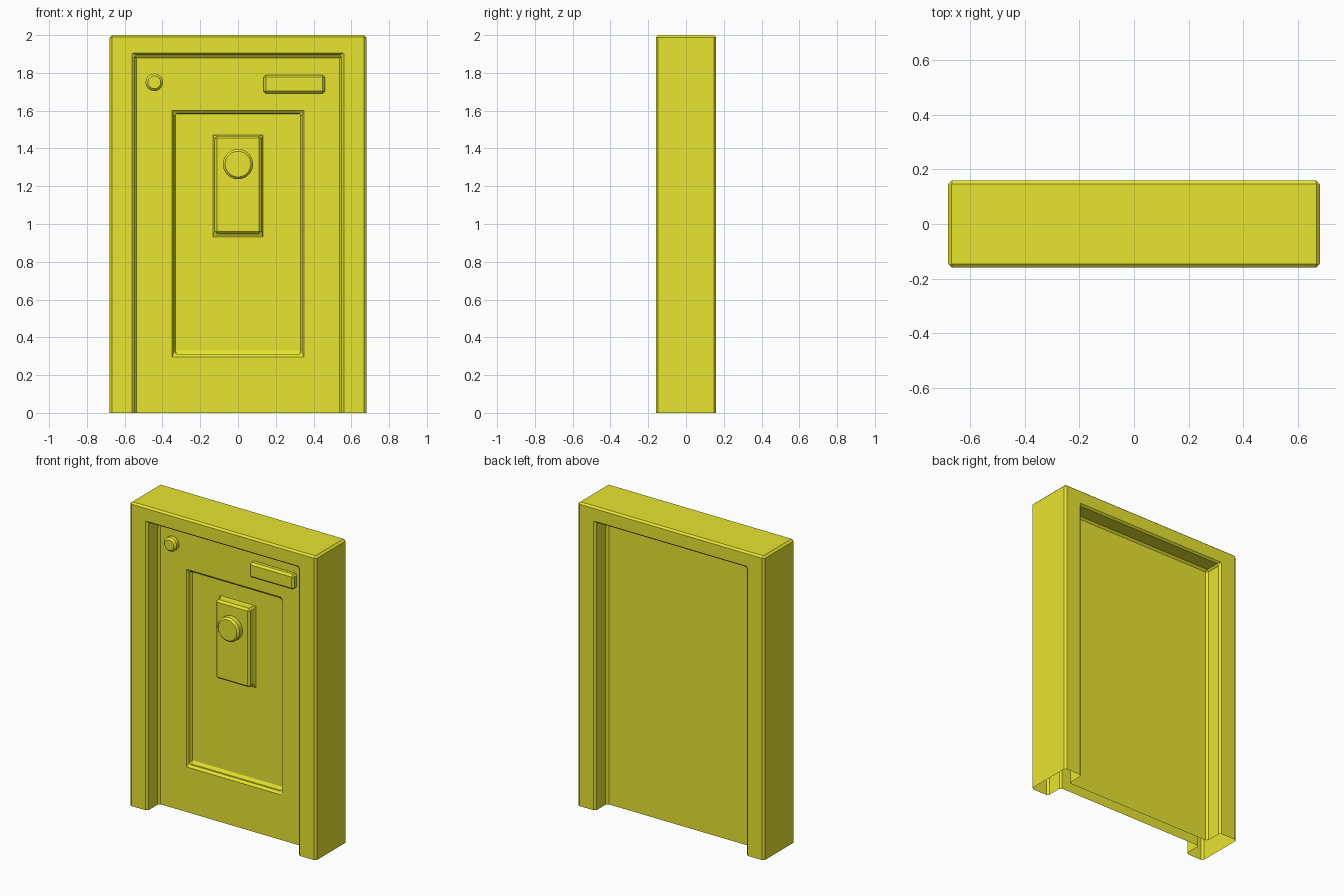
import bpy, bmesh, math

if "Cube" in bpy.data.objects:
    bpy.data.objects.remove(bpy.data.objects["Cube"])

mat = bpy.data.materials.new("yellow_paint")
mat.diffuse_color = (0.8, 0.78, 0.03, 1)
mat.use_nodes = True
mat.node_tree.nodes["Principled BSDF"].inputs["Base Color"].default_value = mat.diffuse_color


def finish(name, bm, bevel):
    bmesh.ops.recalc_face_normals(bm, faces=bm.faces)
    me = bpy.data.meshes.new(name)
    bm.to_mesh(me)
    bm.free()
    me.materials.append(mat)
    ob = bpy.data.objects.new(name, me)
    bpy.context.collection.objects.link(ob)
    mod = ob.modifiers.new("chamfer", 'BEVEL')
    mod.width = bevel
    mod.segments = 1
    mod.limit_method = 'ANGLE'
    mod.angle_limit = math.radians(40)
    return ob


# Frame and door: one shell, open at the floor, lofted through rectangles
bm = bmesh.new()


def rect(w, z0, z1, y):
    return [bm.verts.new((x, y, z)) for x, z in ((-w, z0), (-w, z1), (w, z1), (w, z0))]


def bridge(a, b, count):
    for i in range(count):
        j = (i + 1) % 4
        bm.faces.new((a[i], a[j], b[j], b[i]))


# Arch-shaped sections: back opening, outer casing, front opening
arch = [rect(w, 0, h, y) for w, h, y in (
    (0.548, 1.895, 0.04), (0.548, 1.895, 0.16), (0.68, 2.0, 0.16),
    (0.68, 2.0, -0.16), (0.548, 1.895, -0.16), (0.548, 1.895, -0.04))]
for a, b in zip(arch, arch[1:]):
    bridge(a, b, 3)
bm.faces.new(arch[0])

# Closed sections: sunken panel and raised lock plate
panel = [arch[-1]] + [rect(*s) for s in (
    (0.338, 0.312, 1.585, -0.04), (0.338, 0.312, 1.585, -0.002),
    (0.125, 0.948, 1.467, -0.002), (0.125, 0.948, 1.467, -0.06))]
for a, b in zip(panel, panel[1:]):
    bridge(a, b, 4)
bm.faces.new(panel[-1])
finish("door_and_frame", bm, 0.013)


# Round fittings
def disc(name, x, z, r, y_front, y_back, bevel):
    b = bmesh.new()
    bmesh.ops.create_cone(b, cap_ends=True, segments=32, radius1=r, radius2=r,
                          depth=y_back - y_front)
    for v in b.verts:
        v.co = (x + v.co.x, (y_front + y_back) / 2 + v.co.z, z + v.co.y)
    ob = finish(name, b, bevel)
    for p in ob.data.polygons:
        p.use_smooth = False
    bpy.context.view_layer.objects.active = ob
    ob.select_set(True)
    bpy.ops.object.shade_smooth_by_angle(angle=math.radians(30))
    ob.select_set(False)


disc("door_knob", 0, 1.317, 0.08, -0.11, -0.055, 0.012)
disc("peephole", -0.443, 1.75, 0.046, -0.085, -0.035, 0.012)

# Name plate
bm = bmesh.new()
bmesh.ops.create_cube(bm, size=1)
for v in bm.verts:
    v.co = (0.298 + v.co.x * 0.325, -0.058 + v.co.y * 0.048, 1.74 + v.co.z * 0.1)
finish("door_plate", bm, 0.013)
